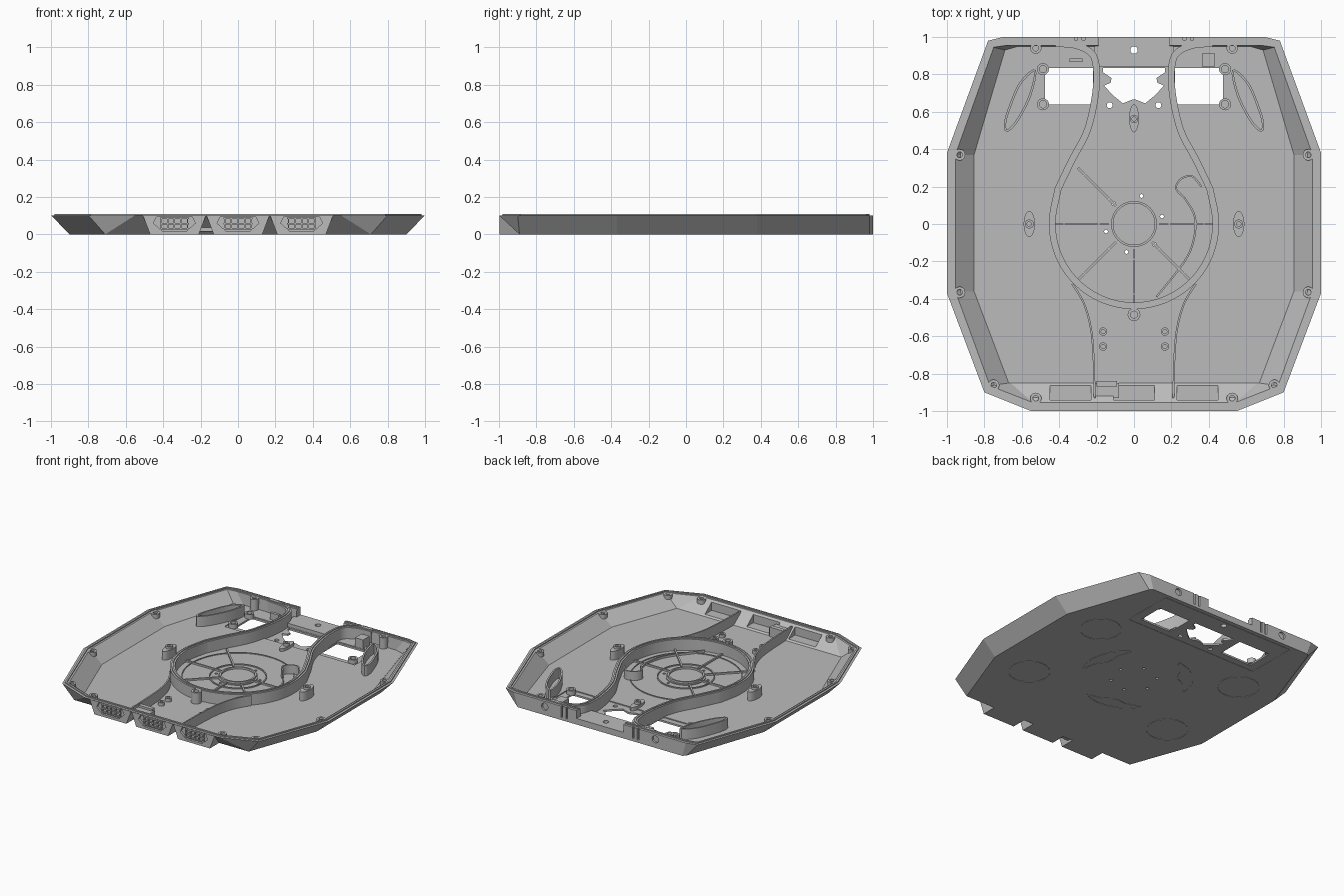
import bpy, bmesh, math
from mathutils import Vector

cube = bpy.data.objects.get("Cube")
if cube:
    bpy.data.objects.remove(cube, do_unlink=True)

grey = bpy.data.materials.new("plain grey")
grey.use_nodes = True
grey.diffuse_color = (0.5, 0.5, 0.5, 1)
grey.node_tree.nodes["Principled BSDF"].inputs["Base Color"].default_value = (0.5, 0.5, 0.5, 1)

FLOOR, RIM, TOP = 0.02, 0.102, 0.11


def finish(name, bm, smooth=True):
    bmesh.ops.remove_doubles(bm, verts=bm.verts, dist=0.0004)
    bmesh.ops.recalc_face_normals(bm, faces=bm.faces)
    mesh = bpy.data.meshes.new(name)
    bm.to_mesh(mesh)
    bm.free()
    mesh.materials.append(grey)
    ob = bpy.data.objects.new(name, mesh)
    bpy.context.collection.objects.link(ob)
    if smooth:
        bpy.ops.object.select_all(action='DESELECT')
        ob.select_set(True)
        bpy.context.view_layer.objects.active = ob
        bpy.ops.object.shade_smooth_by_angle(angle=math.radians(35))
    return ob


def loft(name, rings, smooth=True):
    """Solid through closed rings of equal length, capped at both ends."""
    bm = bmesh.new()
    loops = [[bm.verts.new(p) for p in r] for r in rings]
    n = len(loops[0])
    for a, b in zip(loops, loops[1:]):
        for i in range(n):
            j = (i + 1) % n
            bm.faces.new((a[i], a[j], b[j], b[i]))
    bm.faces.new(loops[0])
    bm.faces.new(loops[-1])
    return finish(name, bm, smooth)


def at(points, z):
    return [(p[0], p[1], z) for p in points]


def prism(name, points, z0, z1, smooth=True):
    return loft(name, [at(points, z0), at(points, z1)], smooth)


def box(name, x0, x1, y0, y1, z0, z1):
    return prism(name, [(x0, y0), (x1, y0), (x1, y1), (x0, y1)], z0, z1, False)


def circle(x, y, r, n=24, ry=None):
    return [(x + r * math.cos(math.tau * i / n), y + (ry or r) * math.sin(math.tau * i / n)) for i in range(n)]


def post(name, x, y, r, z0, z1, hole=0.5):
    outer, inner = circle(x, y, r), circle(x, y, r * hole)
    return loft(name, [at(outer, z0), at(outer, z1), at(inner, z1), at(inner, z0 + 0.01)])


def curve(points, steps=6, closed=False):
    """Smooth path through the points."""
    p = [Vector(q) for q in points]
    n = len(p)
    get = (lambda i: p[i % n]) if closed else (lambda i: p[max(0, min(n - 1, i))])
    out = []
    for i in range(n if closed else n - 1):
        a, b, c, d = (get(i + k) for k in (-1, 0, 1, 2))
        for s in range(steps):
            t = s / steps
            out.append(0.5 * (2 * b + (c - a) * t + (2 * a - 5 * b + 4 * c - d) * t * t
                              + (3 * b - a - 3 * c + d) * t ** 3))
    return out if closed else out + [p[-1]]


def ribbon(name, path, width, z0, z1, closed=False):
    """Upright wall of even thickness along a path."""
    path = [Vector(p) for p in path]
    n = len(path)
    bm = bmesh.new()
    rows = []
    for i, p in enumerate(path):
        a = path[i - 1] if closed or i else p
        b = path[(i + 1) % n] if closed or i < n - 1 else p
        t = (b - a).normalized()
        o = Vector((-t.y, t.x)) * width / 2
        rows.append([bm.verts.new((q.x, q.y, z)) for q, z in ((p + o, z0), (p + o, z1), (p - o, z1), (p - o, z0))])
    for i in range(n if closed else n - 1):
        a, b = rows[i], rows[(i + 1) % n]
        for k in range(4):
            m = (k + 1) % 4
            bm.faces.new((a[k], a[m], b[m], b[k]))
    if not closed:
        bm.faces.new(rows[0])
        bm.faces.new(rows[-1])
    return finish(name, bm)


def mirror(half):
    return list(half) + [(-x, y) for x, y in reversed(half)]


def combine(target, other, operation):
    mod = target.modifiers.new("bool", 'BOOLEAN')
    mod.operation, mod.solver, mod.object = operation, 'EXACT', other
    bpy.context.view_layer.objects.active = target
    bpy.ops.object.modifier_apply(modifier=mod.name)
    bpy.data.objects.remove(other, do_unlink=True)


# Tray: sloping walls, flat floor and a raised lip along the rim
bottom = mirror([(.67, 1), (.69, .98), (.9, .38), (.9, -.37), (.71, -.89), (.71, -.89)])
outer = mirror([(.70, 1), (.78, .98), (1, .38), (1, -.37), (.80, -.90), (.55, -1)])
inner = mirror([(.68, .955), (.75, .945), (.955, .37), (.955, -.36), (.77, -.865), (.54, -.955)])
floor = mirror([(.62, .95), (.69, .93), (.855, .37), (.855, -.36), (.67, -.85), (.66, -.85)])


def between(t):
    return [Vector(a).lerp(Vector(b), t) for a, b in zip(outer, inner)]


tray = loft("tray", [at(bottom, 0), at(outer, RIM), at(between(.4), RIM), at(between(.4), TOP),
                     at(between(.7), TOP), at(between(.7), RIM), at(inner, RIM), at(floor, FLOOR)], False)

# Front lamp housings: wedge, inner pocket, outer recess and grille
for x in (-.34, 0, .34):
    t, b = .168, .13
    wedge = loft("housing", [[(x - b, -.998, 0), (x + b, -.998, 0), (x + t, -.998, .1), (x - t, -.998, .1)],
                             [(x - b, -.87, 0), (x + b, -.87, 0), (x + t, -.975, .1), (x - t, -.975, .1)]], False)
    combine(tray, wedge, 'UNION')
    combine(tray, box("pocket", x - .11, x + .11, -.94, -.84, .03, .2), 'DIFFERENCE')
    hexagon = [(-.095, .094), (.095, .094), (.112, .06), (.065, .018), (-.065, .018), (-.112, .06)]
    combine(tray, loft("recess", [[(x + u, y, z) for u, z in hexagon] for y in (-1.02, -.982)], False), 'DIFFERENCE')
    for i in range(5):
        u = x - .07 + .035 * i
        box("grille_upright", u - .004, u + .004, -.994, -.98, .03, .086)
    for z in (.03, .058, .086):
        box("grille_bar", x - .078, x + .078, -.993, -.98, z - .004, z + .004)

# Back centre: lowered wall and a raised bridge
combine(tray, box("gap", -.19, .19, .88, 1.1, .045, .3), 'DIFFERENCE')
combine(tray, box("bridge", -.21, .21, .84, .99, .005, .045), 'UNION')

# Openings in the floor and back wall
cuts = [box("plate_recess", -.53, .53, .6, .838, .013, .1)]
for s in (-1, 1):
    x0, x1 = sorted((s * .22, s * .475))
    cuts.append(box("window", x0, x1, .64, .835, -.1, .1))
    cuts.append(loft("socket", [[(u, y, z) for u, z in circle(s * .45, .062, .026)] for y in (.985, 1.1)]))
    for x in (.27, .31):
        cuts.append(box("slot", s * x - .007, s * x + .007, .985, 1.1, .02, .3))
    cuts.append(prism("hole", circle(s * .13, .635, .016, 16), -.1, .1))
cuts.append(prism("centre_opening", mirror([(.165, .835), (.165, .81), (.12, .78), (.125, .755), (.16, .74),
                                            (.115, .69), (.06, .645), (.01, .665)]), -.1, .1))
cuts.append(prism("hole", circle(0, .93, .02, 16), -.1, .1))
for k in range(6):
    a = math.radians(15 + 60 * k)
    cuts.append(prism("hole", circle(.155 * math.cos(a), .155 * math.sin(a), .01, 12), -.1, .1))

# Fine seams on the underside
for sx in (-1, 1):
    for sy in (-1, 1):
        cuts.append(ribbon("seam", circle(sx * .6, sy * .37, .138, 32), .004, -.05, .002, True))
for deg in (15, 135, 255):
    arc = [(r * math.cos(math.radians(deg + a)), r * math.sin(math.radians(deg + a)))
           for r, a in ((.37, -32), (.39, -15), (.39, 0), (.39, 15), (.37, 32), (.33, 16), (.29, 0), (.33, -16))]
    cuts.append(ribbon("seam", curve(arc, 3, True), .004, -.05, .002, True))
cuts.append(ribbon("seam", [(-.54, .59), (.54, .59), (.54, .97), (-.54, .97)], .004, -.05, .002, True))
for c in cuts:
    combine(tray, c, 'DIFFERENCE')

# Keyhole-shaped channel wall with its lip
side = curve([(.42, .965), (.31, .955), (.225, .91), (.2, .82), (.208, .68), (.25, .5), (.33, .345), (.405, .19)])
ring = [Vector((.437 * math.cos(a), .437 * math.sin(a))) for a in
        (math.radians(d) for d in range(14, -91, -4))]
half = side + ring
path = half + [Vector((-p.x, p.y)) for p in reversed(half[:-1])]
ribbon("channel_wall", path, .036, .008, RIM)
ribbon("channel_lip", path, .012, RIM - .005, TOP)
post("ring_boss", 0, -.485, .034, FLOOR - .005, RIM, .55)

# Hub with ring and spokes
prism("hub_disc", circle(0, 0, .135, 40), FLOOR - .005, FLOOR + .006)
ribbon("hub_ring", circle(0, 0, .117, 40), .012, FLOOR - .005, FLOOR + .02, True)
ribbon("hub_outline", circle(0, 0, .19, 48), .008, FLOOR - .005, FLOOR + .008, True)
ribbon("inner_rib", circle(0, 0, .375, 64), .006, FLOOR - .005, FLOOR + .006, True)
for deg in (0, 45 + 90, 180, 225, 270, 315):
    d = Vector((math.cos(math.radians(deg)), math.sin(math.radians(deg))))
    ribbon("spoke", [d * .13, d * .425], .012, FLOOR - .005, FLOOR + .012)

# Guide ribs inside the ring
ribbon("guide_loop", curve([(.36, .2), (.31, .255), (.25, .24), (.225, .19), (.27, .14)]), .01, FLOOR - .005, .085)
ribbon("guide_arc", curve([(.27, .14), (.325, .04), (.32, -.08), (.27, -.2), (.12, -.39)]), .01, FLOOR - .005, .035)

# Paired parts on both sides
for s in (-1, 1):
    ribbon("front_channel_wall", curve([(s * .33, -.32), (s * .27, -.42), (s * .232, -.55), (s * .217, -.7),
                                        (s * .21, -.93)]), .01, FLOOR - .005, .095)
    leaf = [(.53, .82), (.61, .75), (.67, .61), (.69, .53), (.675, .5), (.62, .56), (.555, .69)]
    ribbon("leaf_wall", curve([(s * x, y) for x, y in leaf], 5, True), .012, FLOOR - .005, .095, True)
    for x, y, z in ((.932, .37, .07), (.932, -.365, .07), (.525, .94, .02), (.525, -.932, .07), (.75, -.862, .072)):
        post("rim_boss", s * x, y, .03, z, RIM)
    prism("side_post_base", circle(s * .56, 0, .03, 24, .07), FLOOR - .005, .085)
    post("side_post", s * .56, 0, .024, .06, RIM)
    for y in (.64, .828):
        post("window_post", s * .487, y, .032, .008, .045, .6)
    for y in (-.575, -.655):
        post("small_post", s * .165, y, .022, FLOOR - .005, .045)
prism("back_post_base", circle(0, .565, .026, 24, .075), .008, .04)
post("back_post", 0, .562, .022, .03, .06)

# Connector block and small clips
box("connector_block", -.21, -.08, -.93, -.85, .015, .075)
box("connector_lip", -.2, -.09, -.87, -.84, .015, .09)
box("back_block", .365, .43, .84, .915, .01, .085)
box("back_clip", -.345, -.275, .865, .885, .01, .07)
